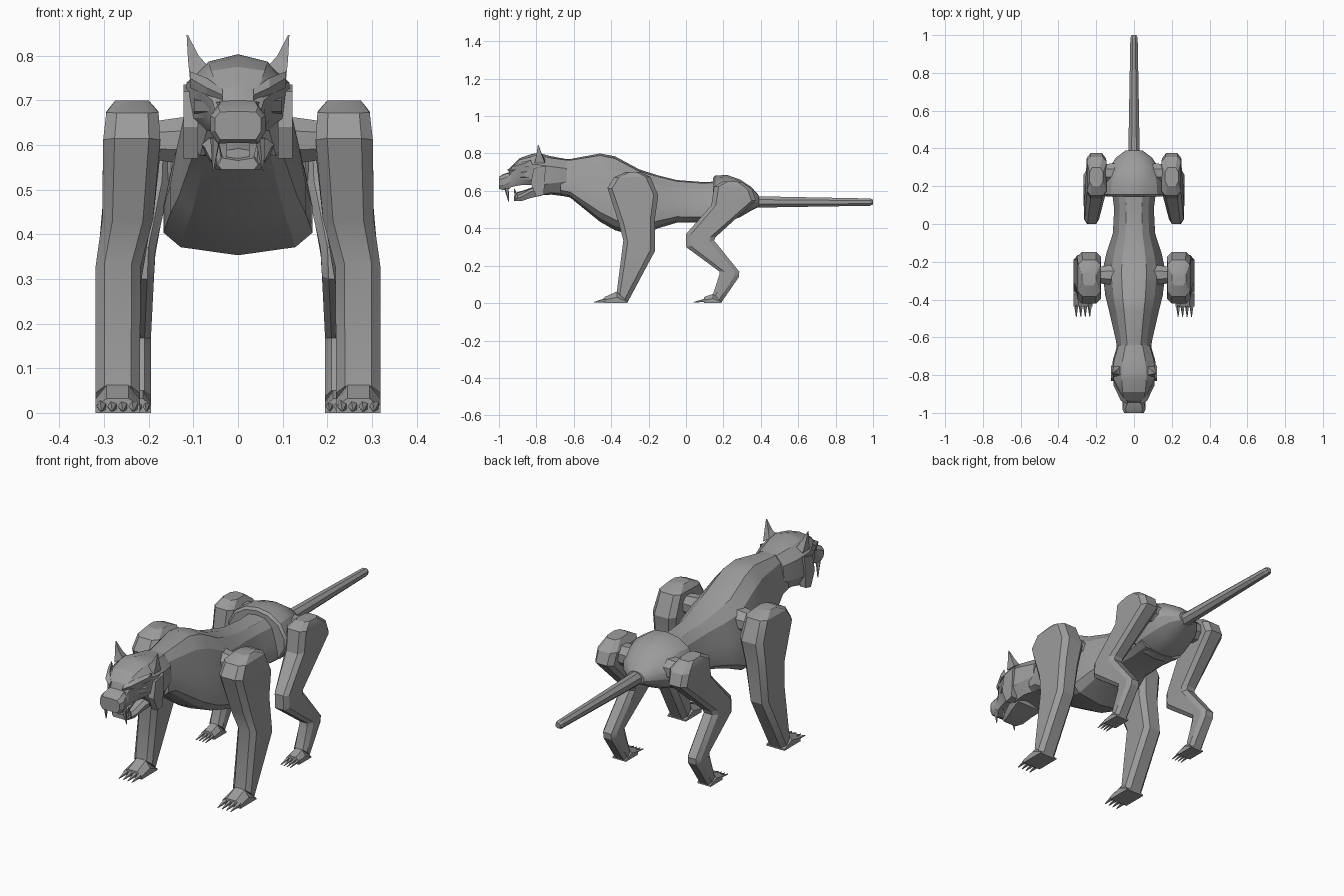
import bpy, bmesh, math
from mathutils import Vector

grey = bpy.data.materials.new("metal grey")
grey.diffuse_color = (0.33, 0.33, 0.33, 1)


def loft(name, rings, smooth=True):
    """Skin a list of closed rings and cap both ends."""
    bm = bmesh.new()
    vs = [[bm.verts.new(p) for p in r] for r in rings]
    n = len(rings[0])
    for a, b in zip(vs, vs[1:]):
        for i in range(n):
            j = (i + 1) % n
            bm.faces.new((a[i], a[j], b[j], b[i]))
    bm.faces.new(vs[0])
    bm.faces.new(vs[-1])
    bmesh.ops.recalc_face_normals(bm, faces=bm.faces)
    me = bpy.data.meshes.new(name)
    bm.to_mesh(me)
    bm.free()
    ob = bpy.data.objects.new(name, me)
    bpy.context.collection.objects.link(ob)
    me.materials.append(grey)
    if smooth:
        bpy.ops.object.select_all(action='DESELECT')
        ob.select_set(True)
        bpy.context.view_layer.objects.active = ob
        bpy.ops.object.shade_smooth_by_angle(angle=math.radians(25))
    return ob


def half_ring(y, half):
    """Mirror a half section, listed from top centre to bottom centre."""
    pts = half + [(-x, z) for x, z in reversed(half[1:-1])]
    return [(x, y, z) for x, z in pts]


def body(name, shape, stations):
    loft(name, [half_ring(y, [(x * w, lo + f * (hi - lo)) for x, f in shape])
                for y, hi, lo, w in stations])


def tube(name, a, b, ra, rb, n=8):
    a, b = Vector(a), Vector(b)
    q = (b - a).to_track_quat('Z', 'Y')
    circle = [(math.cos(t), math.sin(t)) for t in
              [math.tau * (i + .5) / n for i in range(n)]]
    return loft(name, [[p + q @ Vector((r * c, r * s, 0)) for c, s in circle]
                       for p, r in ((a, ra), (b, rb))], n > 6)


def limb(name, s, stations):
    """Each station: front (y, z), back (y, z), inner x, outer x; chamfered."""
    rings = []
    for yf, zf, yb, zb, xi, xo in stations:
        f, b = Vector((0, yf, zf)), Vector((0, yb, zb))
        cx = (xo - xi) * .2
        k = min(.28, .025 / max((b - f).length, .01))
        ring = []
        for x, t in ((xi + cx, 0), (xo - cx, 0), (xo, k), (xo, 1 - k),
                     (xo - cx, 1), (xi + cx, 1), (xi, 1 - k), (xi, k)):
            p = f.lerp(b, t)
            ring.append((s * x, p.y, p.z))
        rings.append(ring)
    loft(name, rings)


# Torso and hip shell
CHEST = [(0, 1), (.4, .97), (.72, .82), (.9, .52), (1, .3), (1, .14), (.77, .05), (0, 0)]
ROUND = [(0, 1), (.4, .96), (.75, .82), (.97, .58), (.97, .38), (.75, .15), (.4, .04), (0, 0)]
body("torso", CHEST, [
    (-.67, .772, .575, .09), (-.62, .77, .565, .095), (-.46, .80, .435, .132),
    (-.38, .785, .39, .152), (-.25, .715, .353, .167), (-.15, .683, .40, .145),
    (-.05, .658, .43, .112), (.08, .648, .43, .105), (.2, .65, .43, .12)])
body("hips", ROUND, [
    (.145, .67, .43, .155), (.155, .682, .425, .165), (.22, .685, .435, .16),
    (.29, .66, .46, .14), (.35, .62, .495, .10), (.39, .575, .515, .045)])

# Tail
tube("tail", (0, .36, .541), (0, .985, .54), .033, .021)
tube("tail_tip", (0, .985, .54), (0, 1, .54), .021, .013)

# Skull with muzzle
skull = [
    (-.64, [(0, .77), (.045, .765), (.082, .72), (.088, .65), (.06, .585), (0, .57)]),
    (-.72, [(0, .785), (.06, .775), (.105, .73), (.112, .64), (.075, .59), (0, .58)]),
    (-.79, [(0, .803), (.065, .787), (.115, .74), (.118, .63), (.085, .575), (0, .60)]),
    (-.825, [(0, .797), (.065, .782), (.106, .74), (.10, .66), (.07, .632), (0, .635)]),
    (-.89, [(0, .775), (.06, .766), (.088, .725), (.072, .66), (.055, .63), (0, .635)]),
    (-.935, [(0, .73), (.045, .725), (.058, .70), (.06, .655), (.05, .62), (0, .62)]),
    (-.945, [(0, .70), (.038, .698), (.052, .68), (.06, .65), (.05, .61), (0, .615)]),
    (-.98, [(0, .688), (.045, .685), (.062, .665), (.062, .63), (.045, .603), (0, .605)]),
    (-1.0, [(0, .675), (.04, .674), (.052, .66), (.052, .632), (.04, .612), (0, .612)])]
loft("skull", [half_ring(y, h) for y, h in skull])

# Lower jaw
jaw = [(-.77, .62, .575, .09), (-.83, .605, .562, .075),
       (-.88, .578, .545, .062), (-.92, .565, .545, .045)]
loft("lower_jaw", [half_ring(y, [(0, t), (w * .8, t + .006), (w, t - .01), (w * .8, b), (0, b)])
                   for y, t, b, w in jaw])
loft("tongue", [half_ring(y, [(0, z + .012), (.026, z + .008), (.026, z - .01), (0, z - .012)])
                for y, z in ((-.80, .615), (-.87, .59), (-.905, .58))])

for s, side in ((1, "left"), (-1, "right")):
    # Ear, brow, cheek plate and teeth
    loft("ear_" + side, [[(s * x, y, z) for x, y, z in r] for r in (
        [(.066, -.80, .775), (.108, -.81, .75), (.108, -.755, .75), (.075, -.755, .77)],
        [(.088, -.797, .80), (.112, -.80, .79), (.112, -.77, .79), (.09, -.772, .80)],
        [(.112, -.792, .846), (.115, -.792, .846), (.115, -.788, .846), (.112, -.788, .846)])], False)
    loft("brow_" + side, [[(s * x, y, z) for y, z in p] for x, p in (
        (.035, [(-.94, .725), (-.955, .712), (-.945, .70), (-.92, .71)]),
        (.07, [(-.90, .75), (-.935, .728), (-.925, .712), (-.89, .725)]),
        (.108, [(-.83, .765), (-.855, .75), (-.85, .728), (-.82, .735)]))], False)
    loft("cheek_plate_" + side, [[(s * x, y, z) for y, z in (
        (-.75, .735), (-.815, .72), (-.83, .64), (-.80, .57), (-.76, .58))]
        for x in (.09, .122)], False)
    loft("eye_ridge_" + side, [[(s * x, y, z) for y, z in p] for x, p in (
        (.04, [(-.93, .70), (-.955, .695), (-.95, .675), (-.93, .675)]),
        (.098, [(-.84, .705), (-.865, .70), (-.86, .675), (-.84, .67)]))], False)
    tube("upper_fang_" + side, (s * .05, -.96, .615), (s * .056, -.948, .543), .012, .002, 5)
    tube("lower_fang_" + side, (s * .042, -.905, .558), (s * .046, -.918, .612), .011, .002, 5)

    # Shoulder and hip joints
    tube("shoulder_joint_" + side, (s * .10, -.27, .61), (s * .20, -.27, .61), .06, .045)
    tube("hip_joint_" + side, (s * .10, .27, .575), (s * .18, .27, .575), .055, .05)

    # Front leg
    limb("front_leg_" + side, s, [
        (-.325, .700, -.245, .700, .20, .275),
        (-.385, .672, -.19, .675, .178, .295),
        (-.42, .615, -.148, .575, .174, .302),
        (-.36, .43, -.165, .46, .19, .304),
        (-.335, .335, -.165, .28, .218, .319),
        (-.37, .06, -.312, .005, .22, .319)])
    # Rear leg
    limb("rear_leg_" + side, s, [
        (.20, .652, .30, .648, .165, .235),
        (.15, .625, .355, .605, .145, .25),
        (.135, .52, .375, .55, .15, .25),
        (.0, .37, .157, .352, .185, .262),
        (.0, .30, .150, .335, .188, .264),
        (.18, .168, .285, .168, .195, .267),
        (.178, .150, .283, .140, .195, .267),
        (.145, .05, .19, .005, .195, .267)])

    # Paws with claws
    for part, ya, yb, h, xi, xo, tip in (
            ("front", -.312, -.37, .062, .22, .319, -.492),
            ("rear", .19, .145, .05, .195, .267, .04)):
        w, toe = xo - xi, tip + .055
        loft(f"{part}_paw_{side}", [[(s * x, y, z) for x, z in (
            (xi, 0), (xo, 0), (xo, t * .5), (xo - w * .25, t), (xi + w * .25, t), (xi, t * .5))]
            for y, t in ((ya, .012), (yb, h), (toe, .032))])
        for i in range(4):
            x = xi + w * (.14 + .24 * i)
            tube(f"{part}_claw_{i + 1}_{side}", (s * x, toe + .01, .016),
                 (s * x, tip, .004), w * .13, .002, 5)
